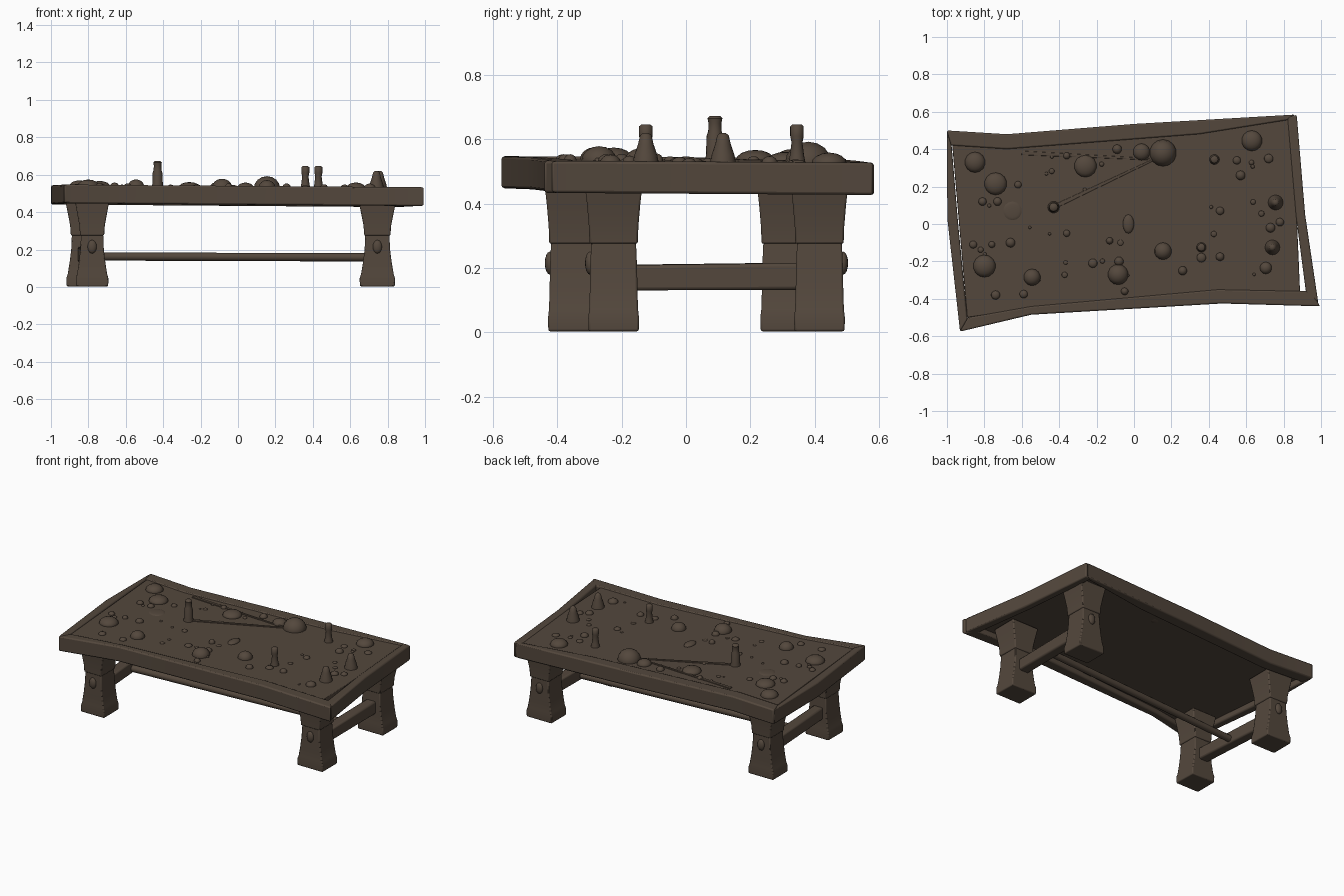
import bpy
import bmesh
import math
import random
from mathutils import Vector

random.seed(4)
if "Cube" in bpy.data.objects:
    bpy.data.objects.remove(bpy.data.objects["Cube"], do_unlink=True)

wood = bpy.data.materials.new("dark_brown_wood")
wood.use_nodes = True
COLOUR = (0.088, 0.064, 0.046, 1)
wood.diffuse_color = COLOUR
wood.node_tree.nodes["Principled BSDF"].inputs["Base Color"].default_value = COLOUR


def finish(name, bm, bevel=0.0, angle=40):
    """Turn a bmesh into a named, bevelled, smooth shaded object."""
    bmesh.ops.recalc_face_normals(bm, faces=bm.faces)
    mesh = bpy.data.meshes.new(name)
    bm.to_mesh(mesh)
    bm.free()
    mesh.materials.append(wood)
    obj = bpy.data.objects.new(name, mesh)
    bpy.context.collection.objects.link(obj)
    if bevel:
        mod = obj.modifiers.new("soft_edges", "BEVEL")
        mod.width = bevel
        mod.segments = 2
    bpy.ops.object.select_all(action="DESELECT")
    obj.select_set(True)
    bpy.context.view_layer.objects.active = obj
    bpy.ops.object.shade_smooth_by_angle(angle=math.radians(angle))
    return obj


def sag(x, y):
    """Slight tilt of the crooked table top."""
    return -0.007 * x - 0.007 * y


def loft(bm, rings):
    """Skin a stack of point rings and cap both ends."""
    loops = [[bm.verts.new(p) for p in ring] for ring in rings]
    for a, b in zip(loops, loops[1:]):
        for i in range(len(a)):
            j = (i + 1) % len(a)
            bm.faces.new((a[i], a[j], b[j], b[i]))
    bm.faces.new(loops[0][::-1])
    bm.faces.new(loops[-1])


def plank(name, outline, low, high, bevel):
    bm = bmesh.new()
    loft(bm, [[(x, y, z + sag(x, y)) for x, y in outline] for z in (low, high)])
    return finish(name, bm, bevel)


def lathe(bm, x, y, profile, sides=16):
    """Round turned shape from (radius, height) pairs."""
    loft(bm, [[(x + r * math.cos(i * math.tau / sides),
                y + r * math.sin(i * math.tau / sides), z) for i in range(sides)]
              for r, z in profile])


def dome(bm, x, y, r, height, stretch=1.0):
    """Half buried pebble on the table surface."""
    made = bmesh.ops.create_uvsphere(bm, u_segments=14, v_segments=8, radius=1)
    for v in made["verts"]:
        v.co = Vector((x + v.co.x * r, y + v.co.y * r * stretch,
                       SURFACE + sag(x, y) + v.co.z * height))


SURFACE = 0.531

# Crooked frame: outer edge followed by inner edge of each rail
rails = {
    "back_rail": [(-1, 0.5), (-0.68, 0.48), (0, 0.535), (0.86, 0.585),
                  (0.82, 0.555), (0.35, 0.48), (-0.68, 0.4), (-0.98, 0.42)],
    "front_rail": [(-0.93, -0.575), (-0.55, -0.485), (0.47, -0.425), (0.995, -0.44),
                   (0.95, -0.36), (0.45, -0.35), (-0.55, -0.44), (-0.89, -0.5)],
    "left_rail": [(0.87, 0.583), (0.82, 0.575), (0.865, 0.05), (0.92, -0.37),
                  (0.985, -0.42), (0.915, 0.05)],
    "right_rail": [(-1, 0.5), (-0.975, 0.42), (-0.94, 0), (-0.89, -0.51),
                   (-0.93, -0.575), (-0.998, 0.03)],
}
for name, outline in rails.items():
    plank(name, outline, 0.437, 0.537, 0.008)

# Inset panel, leaving a thin gap beside the left rail
plank("top_panel", [(-0.972, 0.425), (-0.68, 0.405), (0.35, 0.485), (0.83, 0.57),
                    (0.872, 0), (0.888, -0.37), (0.45, -0.36), (-0.55, -0.45),
                    (-0.892, -0.5)], 0.47, SURFACE, 0.003)

# Legs: flared foot, narrow waist and a tapered capital
lower = [(0.003, 0.093, 0.078), (0.045, 0.095, 0.079), (0.07, 0.087, 0.076),
         (0.13, 0.077, 0.074), (0.2, 0.068, 0.073), (0.29, 0.064, 0.069)]
upper = [(0.275, 0.07, 0.075), (0.33, 0.074, 0.077), (0.4, 0.088, 0.083),
         (0.46, 0.1, 0.09)]
legs = {
    "front_right": (-0.78, -0.35, 0.92), "front_left": (0.745, -0.225, 1),
    "back_right": (-0.825, 0.31, 0.98), "back_left": (0.745, 0.415, 1),
}
for name, (cx, cy, wide) in legs.items():
    bm = bmesh.new()
    for part in (lower, upper):
        loft(bm, [[(cx + sx * hx * wide, cy + sy * hy, z)
                   for sx, sy in ((-1, -1), (1, -1), (1, 1), (-1, 1))]
                  for z, hx, hy in part])
    finish(name + "_leg", bm, 0.006, 35)
    # Wooden peg on the outward face
    bm = bmesh.new()
    bmesh.ops.create_uvsphere(bm, u_segments=14, v_segments=8, radius=1)
    side = math.copysign(0.073, cy)
    for v in bm.verts:
        v.co = Vector((cx + v.co.x * 0.025, cy + side + v.co.y * 0.016,
                       0.215 + v.co.z * 0.036))
    finish(name + "_leg_peg", bm)

# Cross beams between the legs of each end
for side in ("right", "left"):
    x0, y0, _ = legs["front_" + side]
    x1, y1, _ = legs["back_" + side]
    bm = bmesh.new()
    loft(bm, [[(x + sx * 0.035, y, z) for sx, z in
               ((-1, low), (1, low), (1, high), (-1, high))]
              for x, y, low, high in ((x0, y0, 0.13, 0.208), (x1, y1, 0.132, 0.216))])
    finish(side + "_cross_beam", bm, 0.01)

# Long round stretcher
start, end = Vector((-0.8, -0.02, 0.163)), Vector((0.745, 0.09, 0.158))
bm = bmesh.new()
loft(bm, [[p + Vector((0, 0.022 * math.cos(a), 0.022 * math.sin(a)))
           for a in (i * math.tau / 12 for i in range(12))] for p in (start, end)])
finish("long_stretcher", bm)

# Large pebbles on the table: x, y, radius, height
bm = bmesh.new()
for x, y, r, h in [
        (-0.85, 0.33, 0.055, 0.035), (-0.74, 0.215, 0.06, 0.032),
        (-0.26, 0.31, 0.06, 0.03), (0.155, 0.38, 0.072, 0.065),
        (0.04, 0.385, 0.045, 0.03), (0.63, 0.445, 0.055, 0.035),
        (-0.8, -0.225, 0.06, 0.036), (-0.545, -0.285, 0.045, 0.038),
        (-0.085, -0.27, 0.055, 0.045), (0.155, -0.145, 0.046, 0.04),
        (0.705, -0.235, 0.032, 0.025), (-0.65, 0.07, 0.05, 0.006)]:
    dome(bm, x, y, r, h)
dome(bm, -0.03, 0, 0.03, 0.015, 1.7)
finish("large_pebbles", bm, 0, 60)

# Small pebbles in loose clusters: x, y
bm = bmesh.new()
for x, y in [(-0.62, 0.21), (-0.86, -0.11), (-0.76, -0.11), (-0.66, -0.1),
             (-0.74, -0.38), (-0.59, -0.375), (-0.36, -0.05), (-0.13, -0.09),
             (-0.08, -0.2), (-0.22, -0.21), (-0.05, -0.36), (0.26, -0.25),
             (0.36, -0.18), (0.46, -0.175), (0.46, 0.07), (0.55, 0.34),
             (0.57, 0.26), (0.78, 0.01), (0.73, -0.02), (-0.09, 0.4),
             (-0.81, 0.12), (-0.73, 0.12), (-0.36, 0.365), (0.72, 0.35)]:
    dome(bm, x, y, random.uniform(0.017, 0.026), random.uniform(0.012, 0.024))
for _ in range(26):
    dome(bm, random.uniform(-0.85, 0.8), random.uniform(-0.34, 0.36),
         random.uniform(0.008, 0.016), random.uniform(0.004, 0.01))
finish("small_pebbles", bm, 0, 60)

# Upright pins, the tallest with a thick base
pins = {
    "tall_pin": (-0.43, 0.09, [(0.034, 0.52), (0.028, 0.55), (0.026, 0.61), (0.021, 0.625),
                               (0.02, 0.65), (0.023, 0.665), (0.015, 0.673)]),
    "front_pin": (0.36, -0.125, None),
    "back_pin": (0.43, 0.345, None),
}
plain = [(0.028, 0.52), (0.022, 0.55), (0.017, 0.59), (0.021, 0.61), (0.021, 0.64),
         (0.014, 0.646)]
for name, (x, y, profile) in pins.items():
    bm = bmesh.new()
    lathe(bm, x, y, profile or plain)
    finish(name, bm, 0, 50)

# Blunt cones near the left end
for name, x, y in (("front_cone", 0.74, -0.125), ("back_cone", 0.757, 0.115)):
    bm = bmesh.new()
    lathe(bm, x, y, [(0.042, 0.515), (0.036, 0.55), (0.024, 0.585), (0.018, 0.612),
                     (0.008, 0.62)])
    finish(name, bm, 0, 60)

# Raised splinters running across the panel
for name, tip, base in (("long_splinter", (-0.43, 0.09), (0.14, 0.36)),
                        ("back_splinter", (-0.6, 0.38), (0.12, 0.345))):
    a, b = Vector(tip), Vector(base)
    across = (b - a).orthogonal().normalized() * 0.011
    plank(name, [a + across, a - across, b - across * 0.4, b + across * 0.4],
          0.52, SURFACE + 0.006, 0.002)
